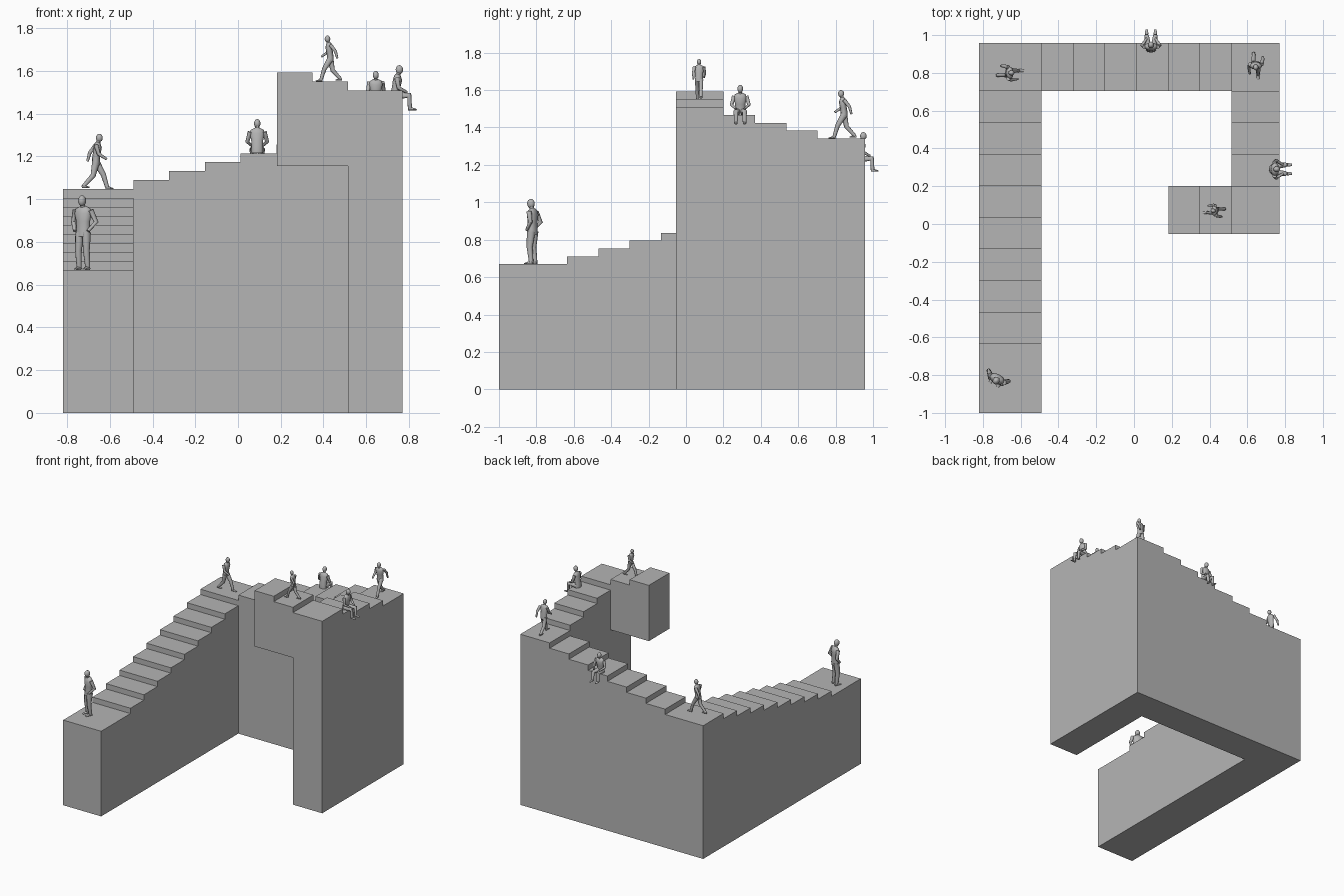
import bpy, bmesh
from math import radians, cos, sin, pi
from mathutils import Vector

cube = bpy.data.objects.get("Cube")
if cube:
    bpy.data.objects.remove(cube, do_unlink=True)

# One stone grey for everything
grey = bpy.data.materials.new("stone_grey")
grey.use_nodes = True
colour = (0.46, 0.46, 0.46, 1)
grey.diffuse_color = colour
grey.node_tree.nodes["Principled BSDF"].inputs["Base Color"].default_value = colour

BASE, RISE, RUN = 0.669, 0.042, 0.1675


def finish(bm, name):
    bmesh.ops.recalc_face_normals(bm, faces=bm.faces[:])
    mesh = bpy.data.meshes.new(name)
    bm.to_mesh(mesh)
    bm.free()
    mesh.materials.append(grey)
    obj = bpy.data.objects.new(name, mesh)
    bpy.context.collection.objects.link(obj)
    return obj


def flight(name, along, edges, level, sides, bottom=0.0):
    """Stepped profile along x or y, extruded between two side planes."""
    profile = [(edges[0], bottom)]
    for i, (a, b) in enumerate(zip(edges, edges[1:])):
        z = BASE + RISE * (level + i)
        profile += [(a, z), (b, z)]
    profile.append((edges[-1], bottom))
    bm = bmesh.new()
    rows = []
    for s in sides:
        rows.append([bm.verts.new((u, s, z) if along == "x" else (s, u, z))
                     for u, z in profile])
    for row in rows:
        bm.faces.new(row)
    n = len(profile)
    for i in range(n):
        j = (i + 1) % n
        bm.faces.new((rows[0][i], rows[0][j], rows[1][j], rows[1][i]))
    return finish(bm, name)


def treads(start, step, count):
    return [start + step * i for i in range(count)]


# Four flights climbing round the court
staircase = flight("staircase", "y", [-1] + treads(-0.636, RUN, 9) + [0.958],
                   0, (-0.82, -0.49))
others = [
    flight("back_flight", "x", treads(-0.49, RUN, 6) + [0.515], 10, (0.704, 0.958)),
    flight("right_flight", "y", [0.958] + treads(0.704, -RUN, 4) + [-0.054],
           16, (0.515, 0.77)),
    flight("top_flight", "x", [0.515, 0.349, 0.182], 21, (-0.054, 0.2015), 1.155),
]

# Join the flights into one clean solid
bpy.context.view_layer.objects.active = staircase
for other in others:
    mod = staircase.modifiers.new("union", "BOOLEAN")
    mod.operation = "UNION"
    mod.solver = "EXACT"
    mod.object = other
    bpy.ops.object.modifier_apply(modifier=mod.name)
    bpy.data.objects.remove(other, do_unlink=True)
bm = bmesh.new()
bm.from_mesh(staircase.data)
bmesh.ops.remove_doubles(bm, verts=bm.verts[:], dist=0.0005)
bmesh.ops.dissolve_limit(bm, angle_limit=radians(1), verts=bm.verts[:],
                         edges=bm.edges[:])
bm.to_mesh(staircase.data)
bm.free()


def tube(bm, points, radii, sides=10):
    """Tapered tube; each radius is (front-back, sideways)."""
    pts = [Vector(p) for p in points]
    rings = []
    for i, p in enumerate(pts):
        d = (pts[min(i + 1, len(pts) - 1)] - pts[max(i - 1, 0)]).normalized()
        across = Vector((0, 1, 0))
        across = (across - d * across.dot(d)).normalized()
        front = across.cross(d)
        rf, rs = radii[i]
        rings.append([bm.verts.new(p + front * rf * cos(2 * pi * k / sides)
                                   + across * rs * sin(2 * pi * k / sides))
                      for k in range(sides)])
    for a, b in zip(rings, rings[1:]):
        for k in range(sides):
            m = (k + 1) % sides
            bm.faces.new((a[k], a[m], b[m], b[k]))
    bm.faces.new(rings[0])
    bm.faces.new(rings[-1])


# Poses: (forward, out, up) from the hip, for a figure one unit tall
STAND_LEG = [(0, .05, 0), (.02, .06, -.24), (-.01, .065, -.47)]
STRIDE_FRONT = [(0, .045, 0), (.13, .045, -.22), (.2, .045, -.45)]
STRIDE_BACK = [(0, .045, 0), (-.05, .045, -.24), (-.22, .045, -.43)]
SIT_LEG = [(0, .05, 0), (.23, .08, .01), (.24, .08, -.2)]
POCKET_ARM = [(0, .115, .3), (-.05, .17, .14), (.05, .1, .02)]
SWING_FRONT = [(0, .115, .3), (.05, .14, .14), (.19, .12, .05)]
SWING_BACK = [(0, .115, .3), (-.11, .14, .16), (-.15, .14, .01)]
KNEE_ARM = [(.03, .115, .29), (.06, .16, .13), (.19, .08, .06)]

POSES = {
    "standing": (STAND_LEG, STAND_LEG, POCKET_ARM, POCKET_ARM, 0, .5),
    "walking": (STRIDE_FRONT, STRIDE_BACK, SWING_BACK, SWING_FRONT, .03, .48),
    "sitting": (SIT_LEG, SIT_LEG, KNEE_ARM, KNEE_ARM, .04, .055),
}


def person(name, pose, place, heading, height):
    leg_l, leg_r, arm_l, arm_r, lean, hip = POSES[pose]
    bm = bmesh.new()
    for side, leg, arm in ((1, leg_l, arm_l), (-1, leg_r, arm_r)):
        flip = [(f, o * side, z) for f, o, z in leg]
        tube(bm, flip, [(.068, .06), (.047, .045), (.034, .034)])
        ankle = Vector(flip[-1])
        tube(bm, [ankle + Vector((-.03, 0, -.01)), ankle + Vector((.04, 0, -.008)),
                  ankle + Vector((.11, 0, -.02))],
             [(.022, .025), (.022, .034), (.01, .022)])
        tube(bm, [(f, o * side, z) for f, o, z in arm],
             [(.04, .04), (.033, .033), (.022, .022)])
    # Jacket, neck and head
    tube(bm, [(0, 0, -.05), (0, 0, .05), (lean / 2, 0, .15), (lean, 0, .26),
              (lean, 0, .32), (lean + .01, 0, .35)],
         [(.07, .1), (.07, .098), (.068, .1), (.075, .125), (.055, .11), (.035, .045)])
    tube(bm, [(lean + .01, 0, .33), (lean + .02, 0, .39)], [(.035, .035)] * 2)
    head = bmesh.ops.create_uvsphere(bm, u_segments=12, v_segments=8, radius=1)["verts"]
    bmesh.ops.scale(bm, vec=(.06, .052, .073), verts=head)
    bmesh.ops.translate(bm, vec=(lean + .03, 0, .425), verts=head)
    obj = finish(bm, name)
    x, y, z = place
    obj.location = (x, y, z + hip * height)
    obj.rotation_euler = (0, 0, radians(heading))
    obj.scale = (height,) * 3
    bpy.ops.object.select_all(action="DESELECT")
    obj.select_set(True)
    bpy.context.view_layer.objects.active = obj
    bpy.ops.object.shade_smooth_by_angle(angle=radians(50))


def tread_height(level):
    return BASE + RISE * level


person("standing_figure", "standing", (-.725, -.82, tread_height(0)), -118, .35)
person("left_walker", "walking", (-.665, .8, tread_height(9)), 0, .265)
person("back_sitter", "sitting", (.09, .928, tread_height(13)), 90, .29)
person("corner_walker", "walking", (.645, .845, tread_height(16)), -90, .265)
person("right_sitter", "sitting", (.735, .29, tread_height(19)), 0, .29)
person("top_walker", "walking", (.432, .07, tread_height(21)), 180, .22)
